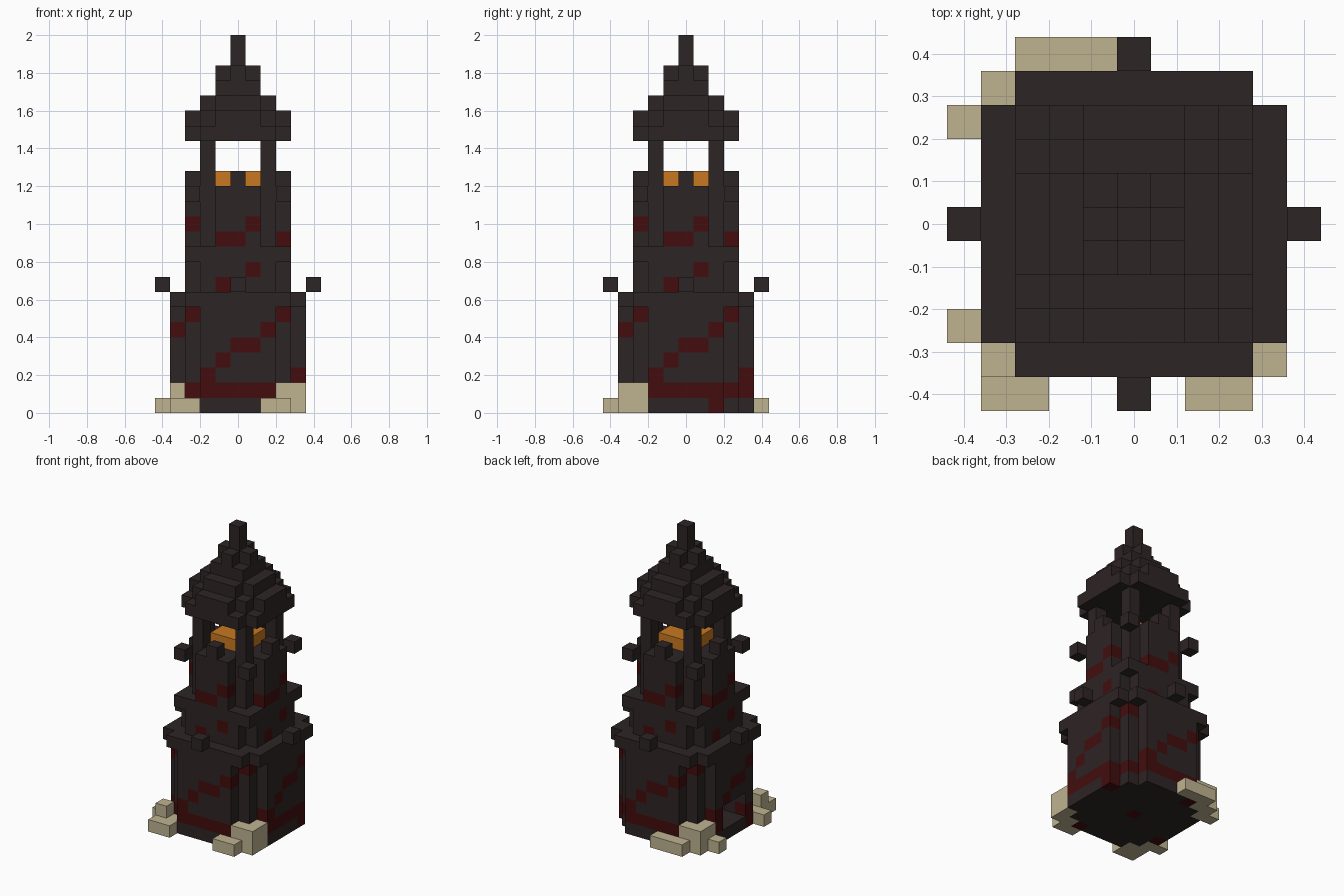
import bpy
import bmesh
from mathutils import Vector

V = 0.08  # edge of one block

if "Cube" in bpy.data.objects:
    bpy.data.objects.remove(bpy.data.objects["Cube"], do_unlink=True)


def material(name, rgb):
    m = bpy.data.materials.new(name)
    m.use_nodes = True
    m.diffuse_color = (*rgb, 1)
    m.node_tree.nodes["Principled BSDF"].inputs["Base Color"].default_value = (*rgb, 1)
    return m


DARK = material("dark stone", (0.027, 0.018, 0.018))
RED = material("deep red stone", (0.056, 0.004, 0.004))
SAND = material("pale sand", (0.52, 0.45, 0.28))
FIRE = material("orange fire", (0.58, 0.19, 0.015))

# Red blocks on one side, by layer; the other sides repeat them by quarter turns
PATTERN = {0: [2], 1: range(-4, 5), 2: [-2, 4], 3: [-1], 4: [0, 1], 5: [-4, 2],
           6: [-3, 3], 8: [-1], 9: [1], 11: [-1, 0, 3], 12: [-3, 1]}


def disc(r, cut):
    """Square of blocks with stepped corners."""
    span = range(-r, r + 1)
    return {(x, y) for x in span for y in span if abs(x) + abs(y) <= 2 * r - cut}


def stack(foot, layers):
    return {(x, y, k) for x, y in foot for k in layers}


def turns(x, y):
    """The four quarter turns of a position."""
    out = []
    for _ in range(4):
        out.append((x, y))
        x, y = -y, x
    return out


def is_red(cell, foot):
    x, y, k = cell
    return any(v < 0 and u in PATTERN.get(k, ()) and (u, v - 1) not in foot
               for u, v in turns(x, y))


def blocks(name, cells, mats, rule=None):
    """Mesh the outer faces of a set of blocks."""
    bm = bmesh.new()
    for cell in sorted(cells):
        centre = Vector((cell[0], cell[1], cell[2] + 0.5))
        for axis in range(3):
            for sign in (-1, 1):
                near = list(cell)
                near[axis] += sign
                if tuple(near) in cells:
                    continue
                n, a, b = Vector(), Vector(), Vector()
                n[axis] = sign / 2
                a[(axis + 1) % 3] = 0.5
                b[(axis + 2) % 3] = sign / 2
                corners = (-a - b, a - b, a + b, b - a)
                f = bm.faces.new([bm.verts.new((centre + n + c) * V) for c in corners])
                f.material_index = int(bool(rule and rule(cell)))
    bmesh.ops.remove_doubles(bm, verts=bm.verts, dist=V / 100)
    mesh = bpy.data.meshes.new(name)
    bm.to_mesh(mesh)
    bm.free()
    for m in mats:
        mesh.materials.append(m)
    obj = bpy.data.objects.new(name, mesh)
    bpy.context.collection.objects.link(obj)
    return obj


# Hollow base with a doorway on one side
base = disc(4, 2)
doorway = stack({(-4, y) for y in (-1, 0, 1)}, (1, 2))
walls = stack(base, range(7)) - stack(disc(3, 2), range(1, 7)) - doorway
blocks("base_walls", walls, [DARK, RED],
       lambda c: is_red(c, base) or c == (0, 0, 0))
blocks("base_cornice", stack(disc(4, 1), [7]), [DARK])
blocks("cornice_knobs", stack(turns(5, 0), [8]), [DARK])

# Two narrower storeys with a ledge between them
lower = disc(3, 1)
upper = disc(3, 2)
blocks("lower_storey", stack(lower, (8, 9)), [DARK, RED], lambda c: is_red(c, lower))
blocks("ledge", stack(disc(3, 0), [10]), [DARK])
blocks("upper_storey", stack(upper, range(11, 15)), [DARK, RED], lambda c: is_red(c, upper))

# Parapet, fire and open lantern
blocks("parapet_corners", stack(turns(3, 3), [14]), [DARK])
blocks("parapet_merlons", stack(turns(3, 0), [15]), [DARK])
blocks("lantern_fire", stack(disc(1, 0), [15]), [FIRE])
blocks("lantern_pillars", stack(turns(2, 2), range(15, 18)), [DARK])

# Stepped roof and spire
roof = set()
for k, (r, cut) in enumerate([(3, 1), (3, 2), (2, 1), (1, 0), (1, 1)], 18):
    roof |= stack(disc(r, cut), [k])
blocks("roof", roof, [DARK])
blocks("spire", stack([(0, 0)], (23, 24)), [DARK])

# Sand heaps against the foot of the tower
low = [(-3, 5), (-2, 5), (-1, 5), (-5, 3), (-5, -3), (-4, -5), (-3, -5),
       (-4, -3), (-3, -4), (2, -5), (3, -5)]
high = [(-4, 4), (-4, 3), (-3, 4), (-4, -4), (4, -4), (4, -3), (3, -4)]
blocks("sand_heaps", stack(low, [0]) | stack(high, (0, 1)), [SAND])
